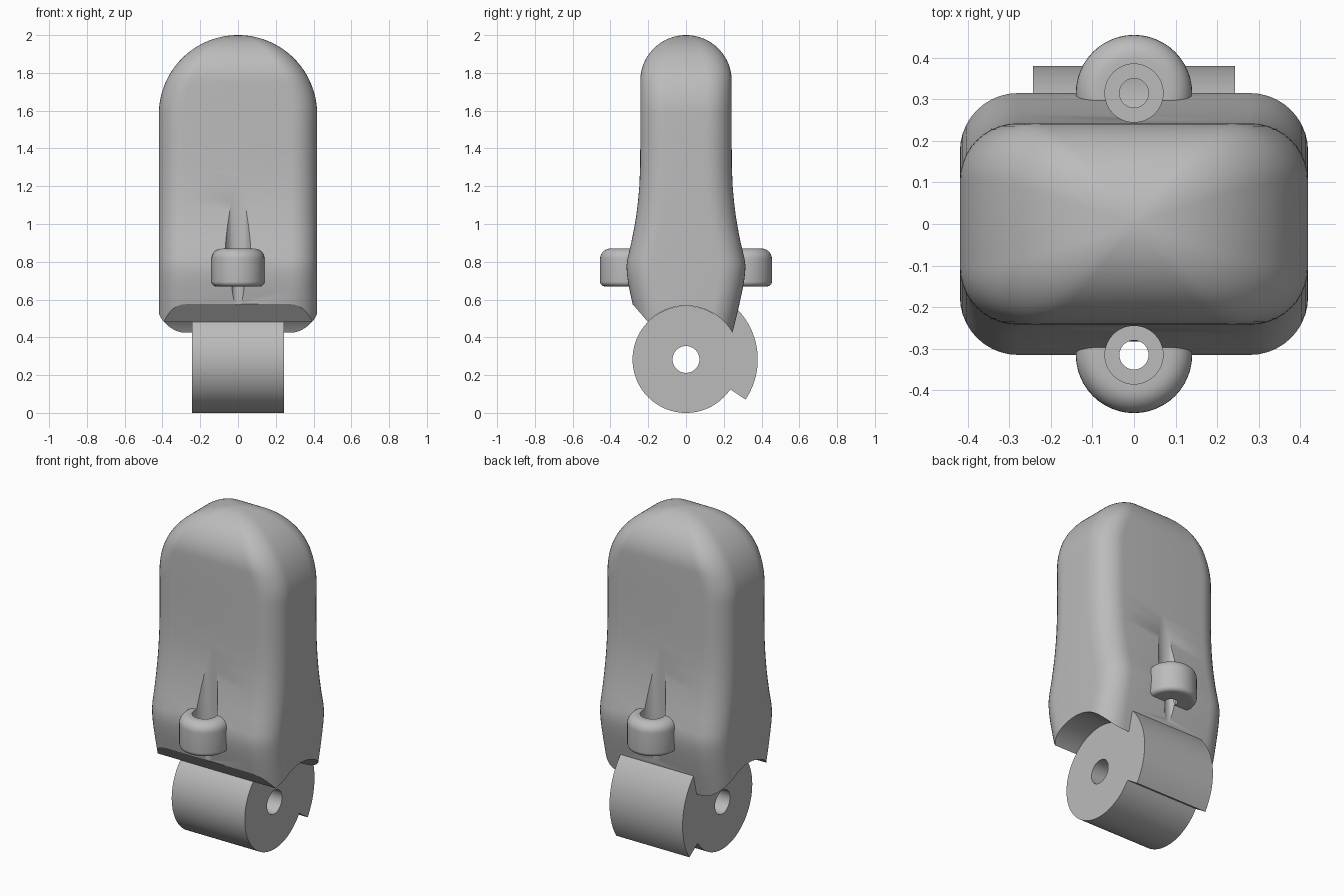
import bpy, bmesh, math
from mathutils import Matrix, Vector

if "Cube" in bpy.data.objects:
    bpy.data.objects.remove(bpy.data.objects["Cube"], do_unlink=True)

grey = bpy.data.materials.new("plain grey")
grey.use_nodes = True
grey.diffuse_color = (0.5, 0.5, 0.5, 1)
grey.node_tree.nodes["Principled BSDF"].inputs["Base Color"].default_value = (0.5, 0.5, 0.5, 1)

WHEEL_Z, WHEEL_R = 0.283, 0.283
EYE_Y = 0.315


def finish(bm, name):
    bmesh.ops.remove_doubles(bm, verts=bm.verts, dist=1e-5)
    bmesh.ops.recalc_face_normals(bm, faces=bm.faces)
    mesh = bpy.data.meshes.new(name)
    bm.to_mesh(mesh)
    bm.free()
    mesh.materials.append(grey)
    obj = bpy.data.objects.new(name, mesh)
    bpy.context.collection.objects.link(obj)
    return obj


def loft(name, rings, closed=False):
    """Skin a list of closed point rings; cap the ends unless closed."""
    bm = bmesh.new()
    loops = [[bm.verts.new(p) for p in ring] for ring in rings]
    pairs = list(zip(loops, loops[1:])) + ([(loops[-1], loops[0])] if closed else [])
    for a, b in pairs:
        for i in range(len(a)):
            j = (i + 1) % len(a)
            bm.faces.new((a[i], a[j], b[j], b[i]))
    if not closed:
        bm.faces.new(loops[0])
        bm.faces.new(loops[-1])
    return finish(bm, name)


def lathe(name, profile, y, segments=48):
    """Spin (radius, z) points about a vertical axis at the given y."""
    turns = [2 * math.pi * i / segments for i in range(segments)]
    return loft(name, [[(r * math.cos(t), y + r * math.sin(t), z) for t in turns]
                       for r, z in profile])


def combine(target, tool, operation):
    mod = target.modifiers.new(operation.lower(), 'BOOLEAN')
    mod.operation, mod.object, mod.solver = operation, tool, 'EXACT'
    bpy.context.view_layer.objects.active = target
    bpy.ops.object.modifier_apply(modifier=mod.name)
    bpy.data.objects.remove(tool, do_unlink=True)


def smooth(obj):
    bpy.ops.object.select_all(action='DESELECT')
    obj.select_set(True)
    bpy.context.view_layer.objects.active = obj
    bpy.ops.object.shade_smooth_by_angle(angle=math.radians(28))


def section(wx, wy, r, z, steps=10):
    """Rounded rectangle at height z."""
    ring = []
    for k, (sx, sy) in enumerate([(1, 1), (-1, 1), (-1, -1), (1, -1)]):
        for i in range(steps + 1):
            a = math.pi / 2 * (k + i / steps)
            ring.append((sx * (wx - r) + r * math.cos(a), sy * (wy - r) + r * math.sin(a), z))
    return ring


# Body: flared lower half, then a dome rounded in both directions
WX, WY, R = 0.419, 0.242, 0.14
flare = [(0.36, 0.229), (0.42, 0.245), (0.55, 0.277), (0.65, 0.299), (0.70, 0.308),
         (0.74, 0.313), (0.78, 0.315), (0.82, 0.309), (0.90, 0.290), (0.97, 0.276),
         (1.04, 0.264), (1.12, 0.254), (1.20, 0.247), (1.30, 0.243), (1.42, WY)]
rings = [section(WX, wy, R, z) for z, wy in flare]
for i in range(31):
    a = math.radians(89.2) * i / 30
    z = 2 - WX + WX * math.sin(a)
    lift = max(0, z - (2 - WY))
    wy = math.sqrt(WY * WY - lift * lift)
    rings.append(section(WX * math.cos(a), wy, min(R, 0.57 * wy, 0.57 * WX * math.cos(a)), z))
body = loft("body", rings)

# Eyelets front and back, joined to the body and counterbored
for y in (-EYE_Y, EYE_Y):
    bottom, top, outer = 0.67, 0.87, 0.14
    profile = [(0.01, bottom)]
    for cx, cz, r, start in ((outer - 0.025, bottom + 0.025, 0.025, -90),
                             (outer - 0.055, top - 0.055, 0.055, 0)):
        for i in range(9):
            a = math.radians(start + 90 * i / 8)
            profile.append((cx + r * math.cos(a), cz + r * math.sin(a)))
    profile.append((0.01, top))
    combine(body, lathe("eyelet", profile, y), 'UNION')
    bore = [(0.035, 0.45), (0.035, 0.76), (0.07, 0.76), (0.07, 1.4)]
    combine(body, lathe("bore", bore, y), 'DIFFERENCE')

# Round seat for the wheel
turns = [2 * math.pi * i / 96 for i in range(96)]
seat = loft("seat", [[(x, (WHEEL_R + 0.001) * math.cos(t), WHEEL_Z + (WHEEL_R + 0.001) * math.sin(t))
                      for t in turns] for x in (-0.6, 0.6)])
combine(body, seat, 'DIFFERENCE')

# Bevel on the lower front edge
bm = bmesh.new()
bmesh.ops.create_cube(bm, size=1)
along = Vector((0, 0.065, -0.075)).normalized()
out = Vector((0, -0.075, -0.065)).normalized()
spot = Vector((0, -0.232, 0.517)) + out * 0.1
frame = Matrix((Vector((1, 0, 0)), along, out)).transposed().to_4x4()
bmesh.ops.transform(bm, verts=bm.verts,
                    matrix=Matrix.Translation(spot) @ frame @ Matrix.Diagonal((1.2, 0.3, 0.2, 1)))
combine(body, finish(bm, "bevel_cutter"), 'DIFFERENCE')
smooth(body)

# Wheel with an axle hole and a raised sector at the back
START, END, RAISED, HOLE, HALF = -34, 58, 0.38, 0.071, 0.243
steps = []
for deg in range(START, START + 360, 4):
    steps.append((deg, RAISED if START < deg < END else WHEEL_R))
    if deg == START:
        steps.append((deg, RAISED))
    elif deg == END:
        steps.insert(-1, (deg, RAISED))


def rim(x, hole):
    points = []
    for deg, r in steps:
        a, rad = math.radians(deg), HOLE if hole else r
        points.append((x, rad * math.cos(a), WHEEL_Z + rad * math.sin(a)))
    return points


wheel = loft("wheel", [rim(-HALF, True), rim(-HALF, False), rim(HALF, False), rim(HALF, True)],
             closed=True)
smooth(wheel)
